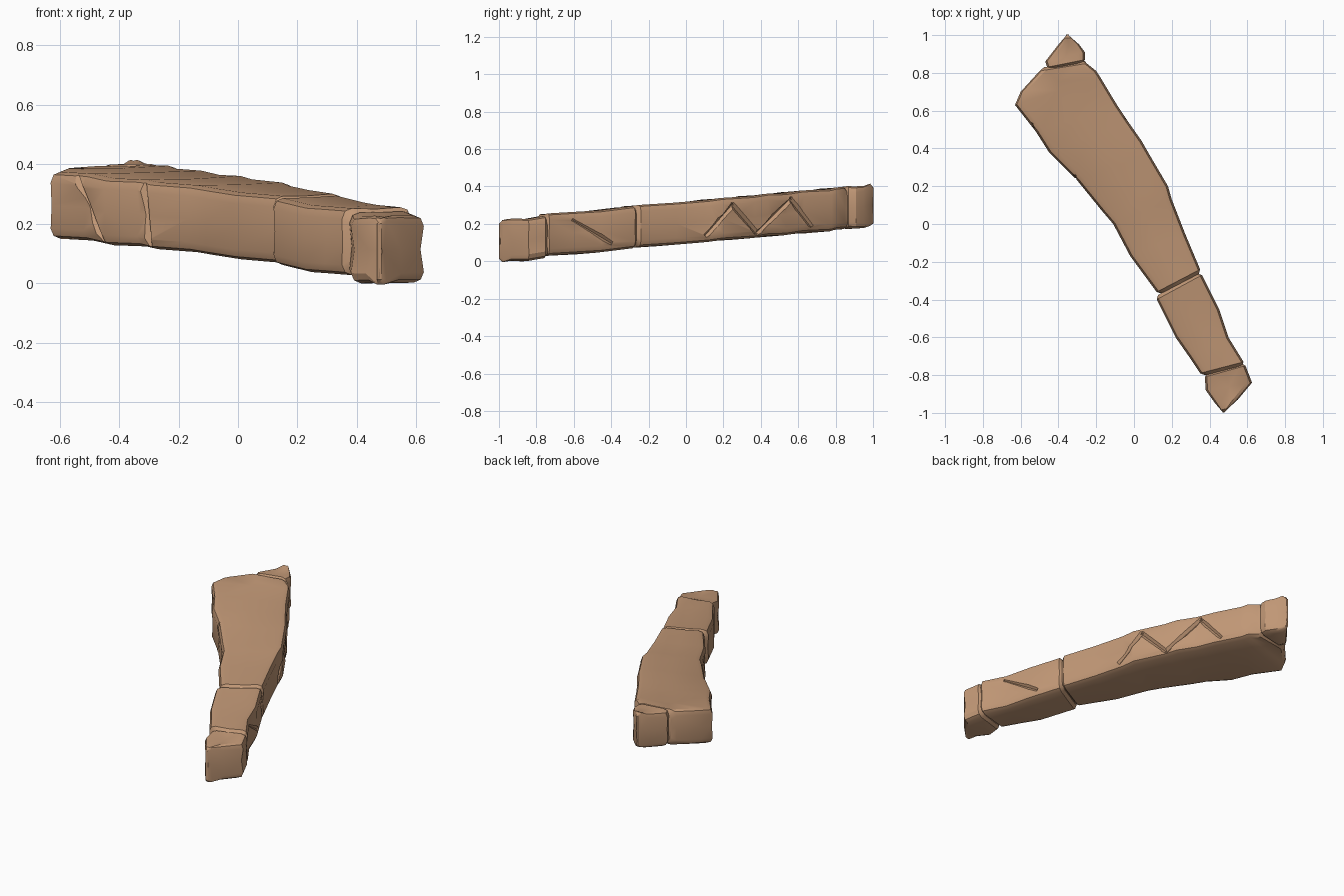
import bpy, bmesh, random
from mathutils import Vector

random.seed(4)
cube = bpy.data.objects.get("Cube")
if cube:
    bpy.data.objects.remove(cube, do_unlink=True)

sandstone = bpy.data.materials.new("tan_sandstone")
sandstone.use_nodes = True
TAN = (0.53, 0.31, 0.18, 1)
sandstone.diffuse_color = TAN
sandstone.node_tree.nodes["Principled BSDF"].inputs["Base Color"].default_value = TAN


def link(name, bm):
    bmesh.ops.recalc_face_normals(bm, faces=bm.faces)
    mesh = bpy.data.meshes.new(name)
    bm.to_mesh(mesh)
    bm.free()
    mesh.materials.append(sandstone)
    obj = bpy.data.objects.new(name, mesh)
    bpy.context.collection.objects.link(obj)
    return obj


def section(left, right, drop, shrink=0, rough=0.012):
    """Rounded, slightly chipped cross-section between two plan points."""
    a, b = Vector((*left, 0)), Vector((*right, 0))
    width = (b - a).length
    across = (b - a) / width
    height = 0.225 - 2 * shrink
    r = min(0.035, width * 0.25)
    lo, hi = shrink, width - shrink
    chip = lambda: random.uniform(0, rough)
    profile = [(lo + r, 0), (hi - r, 0), (hi - r * 0.3, r * 0.3), (hi, r),
               (hi - chip(), height * 0.5), (hi, height - r),
               (hi - r * 0.3, height - r * 0.25), (hi - r, height),
               (width * 0.5, height - chip() * 0.4), (lo + r, height),
               (lo + r * 0.3, height - r * 0.25), (lo, height - r),
               (lo + chip(), height * 0.5), (lo, r), (lo + r * 0.3, r * 0.3)]
    points = []
    for u, v in profile:
        p = a + across * u
        p.z = 0.098 + 0.085 * p.y + shrink + v - drop
        points.append(p)
    return points


def stone(name, stations, drop=0.0, cap=0.018):
    """Loft left/right plan pairs into one stone with softened ends."""
    rings = [section(s[:2], s[2:], drop + random.uniform(-0.005, 0.005)) for s in stations]
    for end, inner, at in ((0, 1, 0), (-1, -2, len(rings) + 1)):
        mid = lambda s: Vector(((s[0] + s[2]) / 2, (s[1] + s[3]) / 2, 0))
        out = (mid(stations[end]) - mid(stations[inner])).normalized() * cap
        s = stations[end]
        ring = section(s[:2], s[2:], drop, shrink=cap)
        rings.insert(at, [p + out for p in ring])
    bm = bmesh.new()
    loops = [[bm.verts.new(p) for p in ring] for ring in rings]
    n = len(loops[0])
    for one, two in zip(loops, loops[1:]):
        for i in range(n):
            j = (i + 1) % n
            bm.faces.new((one[i], one[j], two[j], two[i]))
    bm.faces.new(loops[0])
    bm.faces.new(loops[-1])
    bmesh.ops.triangulate(bm, faces=bm.faces)
    return link(name, bm)


def carve(obj, path, radius=0.016):
    """Cut a V-shaped crack along a path lying on the stone's surface."""
    for a, b in zip(path, path[1:]):
        a, b = Vector(a), Vector(b)
        bm = bmesh.new()
        bmesh.ops.create_cone(bm, cap_ends=True, segments=4, radius1=radius,
                              radius2=radius, depth=(b - a).length + radius)
        bm.transform((b - a).to_track_quat('Z', 'Y').to_matrix().to_4x4())
        bmesh.ops.translate(bm, verts=bm.verts, vec=(a + b) / 2)
        cutter = link("crack_cutter", bm)
        cutter.hide_render = True
        mod = obj.modifiers.new("crack", 'BOOLEAN')
        mod.operation = 'DIFFERENCE'
        mod.solver = 'EXACT'
        mod.object = cutter
        bpy.context.view_layer.objects.active = obj
        bpy.ops.object.modifier_apply(modifier=mod.name)
        bpy.data.objects.remove(cutter, do_unlink=True)


# Long wide body
body = stone("main_beam", [
    (-.50, .81, -.25, .85), (-.60, .70, -.20, .81), (-.63, .63, -.18, .78),
    (-.52, .49, -.09, .63), (-.45, .38, -.03, .54), (-.34, .27, .04, .44),
    (-.30, .23, .08, .37), (-.17, .07, .18, .20), (-.11, 0, .20, .13),
    (-.02, -.17, .27, -.05), (.12, -.36, .35, -.24)])
# Narrower stone behind the tip
neck = stone("neck_stone", [
    (.12, -.40, .36, -.27), (.22, -.60, .45, -.45),
    (.29, -.70, .50, -.60), (.35, -.79, .58, -.73)], drop=0.006)
# End stones
front = stone("front_tip_stone", [
    (.375, -.81, .59, -.75), (.38, -.88, .625, -.84),
    (.43, -.95, .55, -.93), (.46, -.985, .50, -.975)], drop=0.02)
back = stone("back_tip_stone", [
    (-.46, .83, -.26, .87), (-.47, .86, -.26, .91),
    (-.40, .95, -.29, .95), (-.37, .985, -.33, .985)], drop=-0.004)

# Zigzag cracks on one flank, slanted cracks on the other
carve(body, [(.21, .11, .14), (.15, .25, .30), (.07, .38, .15), (-.05, .56, .33), (-.11, .67, .19)])
carve(body, [(-.55, .53, .37), (-.46, .39, .14)])
carve(body, [(-.32, .25, .35), (-.30, .23, .12)])
carve(neck, [(.51, -.60, .22), (.43, -.40, .10)])

for obj in (body, neck, front, back):
    bpy.ops.object.select_all(action='DESELECT')
    obj.select_set(True)
    bpy.context.view_layer.objects.active = obj
    bpy.ops.object.shade_smooth_by_angle(angle=0.5)
